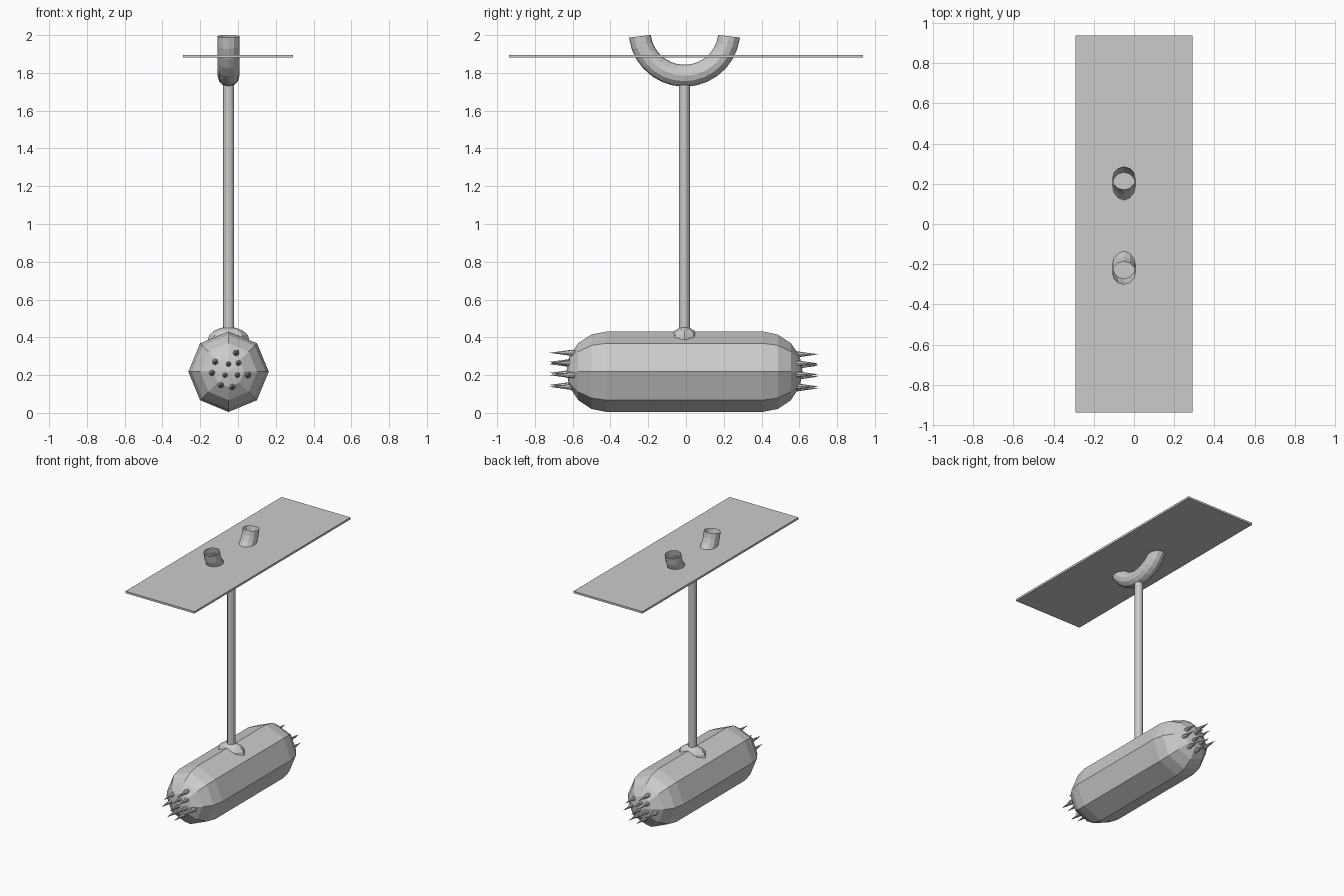
import bpy, bmesh
from math import sin, cos, pi, radians
from mathutils import Vector

if "Cube" in bpy.data.objects:
    bpy.data.objects.remove(bpy.data.objects["Cube"])

CX, CY, CZ = -0.05, -0.008, 0.218   # axis of pole and float centre


def make(name, rings, cap_start=False, cap_end=False):
    """Skin a list of equal-length point rings into a flat shaded mesh."""
    bm = bmesh.new()
    loops = [[bm.verts.new(p) for p in ring] for ring in rings]
    n = len(loops[0])
    for a, b in zip(loops, loops[1:]):
        for i in range(n):
            j = (i + 1) % n
            bm.faces.new((a[i], a[j], b[j], b[i]))
    if cap_start:
        bm.faces.new(loops[0][::-1])
    if cap_end:
        bm.faces.new(loops[-1])
    bmesh.ops.remove_doubles(bm, verts=bm.verts, dist=1e-5)
    bmesh.ops.recalc_face_normals(bm, faces=bm.faces)
    mesh = bpy.data.meshes.new(name)
    bm.to_mesh(mesh)
    bm.free()
    obj = bpy.data.objects.new(name, mesh)
    bpy.context.collection.objects.link(obj)
    return obj


def ring(centre, u, v, r, n):
    c, u, v = Vector(centre), Vector(u), Vector(v)
    return [c + r * (cos(2 * pi * i / n) * u + sin(2 * pi * i / n) * v) for i in range(n)]


X, Y, Z = (1, 0, 0), (0, 1, 0), (0, 0, 1)

# Thin plate
bpy.ops.mesh.primitive_cube_add(size=1, location=(0, 0, 1.888))
plate = bpy.context.object
plate.name = "top_plate"
plate.scale = (0.58, 1.876, 0.015)

# Open curved tube passing through the plate
R, zc, tilt, steps = 0.238, 2.023, radians(7), 14
rings = []
for i in range(steps + 1):
    a = pi + tilt + (pi - 2 * tilt) * i / steps
    d = Vector((0, cos(a), sin(a)))
    rings.append(ring(Vector((CX, CY, zc)) + R * d, X, d, 0.058, 12))
make("curved_tube", rings)

# Pole
make("pole", [ring((CX, CY, z), X, Y, 0.029, 12) for z in (0.4, 1.765)], True, True)

# Eight-sided capsule float
r, y0, y1 = 0.213, -0.42, 0.405
prof = [(y0 - r * cos(k * pi / 8), r * sin(k * pi / 8)) for k in range(5)]
prof += [(y1 + r * sin(k * pi / 8), r * cos(k * pi / 8)) for k in range(5)]
make("capsule_body", [ring((CX, y, CZ), X, Z, rad, 8) for y, rad in prof])

# Low-poly collar where the pole meets the body
bpy.ops.mesh.primitive_uv_sphere_add(segments=8, ring_count=8, radius=1,
                                     location=(CX, CY, 0.385))
collar = bpy.context.object
collar.name = "pole_collar"
collar.scale = (0.11, 0.074, 0.07)

# Spikes at both ends, offsets from the body axis
spots = [(0.04, 0.10), (-0.07, 0.052), (0, 0.04), (0.052, 0.046), (-0.087, -0.006),
         (-0.018, -0.018), (0.047, -0.018), (0.103, -0.018), (-0.04, -0.07), (0.02, -0.08)]
for end, base, tip, dz in (("front", -0.59, -0.725, 0), ("back", 0.57, 0.703, -0.008)):
    s = 1 if end == "front" else -1
    for i, (dx, h) in enumerate(spots):
        shape = [(-0.06, 0), (-0.02, 0.013), (0.12, 0.0165), (0.5, 0.009), (1, 0)]
        make(f"{end}_spike_{i + 1}",
             [ring((CX + s * dx, base + t * (tip - base), CZ + h + dz), X, Z, w, 8)
              for t, w in shape])
